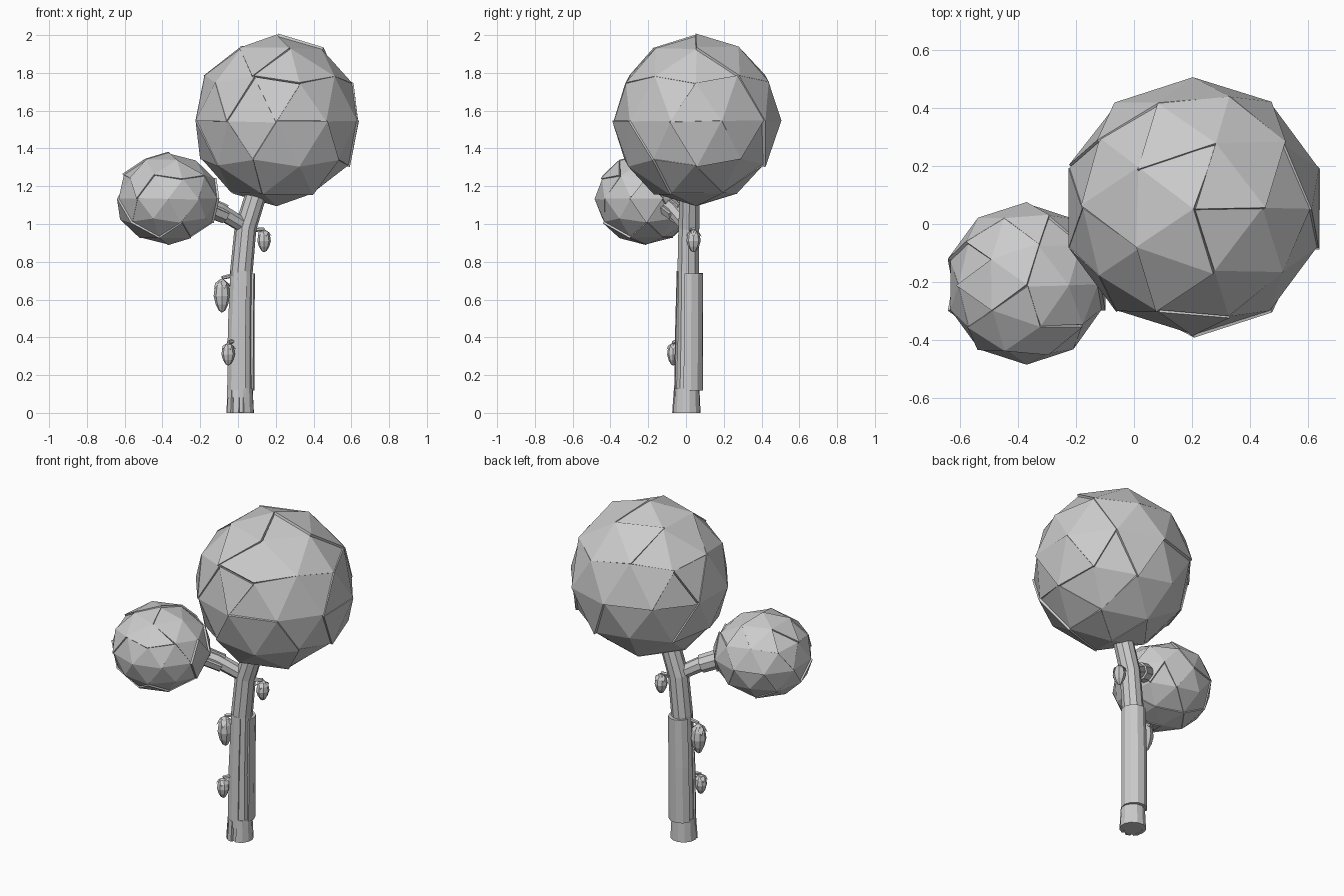
import bpy, bmesh, math, random
from mathutils import Vector, Matrix, Quaternion

cube = bpy.data.objects.get("Cube")
if cube:
    bpy.data.objects.remove(cube, do_unlink=True)

grey = bpy.data.materials.new("plain grey")
grey.use_nodes = True
GREY = (0.6, 0.6, 0.6, 1)
grey.diffuse_color = GREY
grey.node_tree.nodes["Principled BSDF"].inputs["Base Color"].default_value = GREY


def finish(bm, name):
    mesh = bpy.data.meshes.new(name)
    bm.to_mesh(mesh)
    bm.free()
    mesh.materials.append(grey)
    obj = bpy.data.objects.new(name, mesh)
    bpy.context.collection.objects.link(obj)
    return obj


# Faceted crown of slightly shifted shell plates around a closed core
def crown(name, centre, size, plates, seed):
    rng = random.Random(seed)
    placing = Matrix.Translation(centre) @ Matrix.Diagonal((*size, 1))
    bm = bmesh.new()
    bmesh.ops.create_icosphere(bm, subdivisions=2, radius=1)
    seeds = [Vector([rng.gauss(0, 1) for _ in range(3)]).normalized()
             for _ in range(plates)]
    group = {f: max(range(plates), key=lambda i: f.calc_center_median().normalized().dot(seeds[i]))
             for f in bm.faces}
    cracks = [e for e in bm.edges if group[e.link_faces[0]] != group[e.link_faces[1]]]
    bmesh.ops.split_edges(bm, edges=cracks)
    members = {}
    for f in bm.faces:
        nearest = max(range(plates), key=lambda i: f.calc_center_median().normalized().dot(seeds[i]))
        members.setdefault(nearest, set()).update(f.verts)
    for i, verts in members.items():
        tilt = Quaternion(seeds[i], rng.uniform(-0.03, 0.03))
        lift = 1 + rng.uniform(-0.025, 0.02)
        for v in verts:
            v.co = (tilt @ v.co) * lift
    bm.transform(placing)
    obj = finish(bm, name + "_plates")
    solid = obj.modifiers.new("thickness", "SOLIDIFY")
    solid.thickness = 0.02
    solid.offset = -1

    bm = bmesh.new()
    bmesh.ops.create_icosphere(bm, subdivisions=2, radius=0.95)
    bm.transform(placing)
    finish(bm, name + "_core")


# Tube through rings (centre, radius); a partial angle range makes a bark strip
def tube(name, rings, start=0, sweep=360, sides=10, thickness=0):
    bm = bmesh.new()
    closed = sweep == 360
    count = sides if closed else sides + 1
    points = [Vector(c) for c, _ in rings]
    rows = []
    for k, (_, radius) in enumerate(rings):
        along = points[min(k + 1, len(points) - 1)] - points[max(k - 1, 0)]
        turn = Vector((0, 0, 1)).rotation_difference(along)
        row = []
        for i in range(count):
            a = math.radians(start + sweep * i / sides)
            rim = Vector((math.cos(a), math.sin(a), 0)) * radius
            row.append(bm.verts.new(points[k] + turn @ rim))
        rows.append(row)
    for low, high in zip(rows, rows[1:]):
        for i in range(sides):
            j = (i + 1) % count
            bm.faces.new((low[i], low[j], high[j], high[i]))
    if closed:
        bm.faces.new(rows[0][::-1])
        bm.faces.new(rows[-1])
    obj = finish(bm, name)
    if thickness:
        solid = obj.modifiers.new("thickness", "SOLIDIFY")
        solid.thickness = thickness
        solid.offset = -1
    return obj


# Hanging seed pod with a cap of drooping leaflets and a twig to the trunk
def pod(name, centre, size, root):
    centre = Vector(centre)
    bm = bmesh.new()
    bmesh.ops.create_uvsphere(bm, u_segments=8, v_segments=6, radius=1)
    for v in bm.verts:
        if v.co.z < 0:
            v.co.xy *= 1 + 0.25 * v.co.z
    bm.transform(Matrix.Translation(centre) @ Matrix.Diagonal((*size, 1)))
    top = centre + Vector((0, 0, size[2] * 1.05))
    for i in range(5):
        a = math.tau * i / 5
        out = Vector((math.cos(a) * size[0], math.sin(a) * size[1], 0))
        side = Vector((-out.y, out.x, 0)) * 0.4
        drop = Vector((0, 0, -size[2]))
        p = [bm.verts.new(q) for q in (
            top, top + out * 0.75 + side + drop * 0.3,
            top + out * 1.15 + drop * 0.65, top + out * 0.75 - side + drop * 0.3)]
        bm.faces.new((p[0], p[3], p[2], p[1]))
    finish(bm, name)
    tube(name + "_twig", [(root, 0.012), (top, 0.01)], sides=6)


crown("large_crown", (0.205, 0.055, 1.545), (0.452, 0.442, 0.455), 17, 4)
crown("small_crown", (-0.37, -0.21, 1.135), (0.28, 0.28, 0.243), 15, 9)

# Bent trunk with a wider collar at the foot
tube("trunk", [((0.012, 0.005, 0), 0.066), ((0.012, 0.01, 0.4), 0.062),
               ((0.018, 0.012, 0.75), 0.06), ((0.04, 0.015, 0.98), 0.058),
               ((0.1, 0.02, 1.17), 0.056), ((0.14, 0.03, 1.3), 0.055)])
tube("trunk_collar", [((0.012, 0.004, 0), 0.074), ((0.012, 0.005, 0.13), 0.067)],
     start=-75, sweep=290, thickness=0.02)

# Loose bark strips: broad one at the back, narrow ones at the front
tube("back_bark", [((0.014, 0.018, 0.12), 0.073), ((0.016, 0.02, 0.45), 0.072),
                   ((0.022, 0.022, 0.74), 0.068)],
     start=-25, sweep=185, sides=6, thickness=0.02)
tube("front_bark", [((0.01, 0.006, 0.08), 0.07), ((0.012, 0.01, 0.45), 0.068),
                    ((0.02, 0.012, 0.75), 0.062)],
     start=195, sweep=100, sides=3, thickness=0.014)
for i, angle in enumerate((205, 240)):
    tube(f"root_strip_{i + 1}", [((0.012, 0.004, 0), 0.078), ((0.012, 0.005, 0.12), 0.07)],
         start=angle, sweep=24, sides=1, thickness=0.014)

# Side branch with a thicker sleeve, reaching into the small crown
tube("side_branch", [((0.04, 0.01, 0.985), 0.04), ((-0.1, -0.06, 1.07), 0.043),
                     ((-0.25, -0.14, 1.13), 0.045)], sides=8)
tube("branch_sleeve", [((-0.07, -0.045, 1.052), 0.052), ((-0.24, -0.135, 1.125), 0.056)],
     start=20, sweep=280, sides=7, thickness=0.014)

pod("upper_left_pod", (-0.085, 0.0, 0.62), (0.044, 0.042, 0.09), (-0.02, 0.01, 0.73))
pod("lower_front_pod", (-0.052, -0.068, 0.31), (0.036, 0.032, 0.06), (-0.02, -0.03, 0.38))
pod("right_pod", (0.138, 0.04, 0.91), (0.036, 0.038, 0.06), (0.06, 0.02, 0.965))
